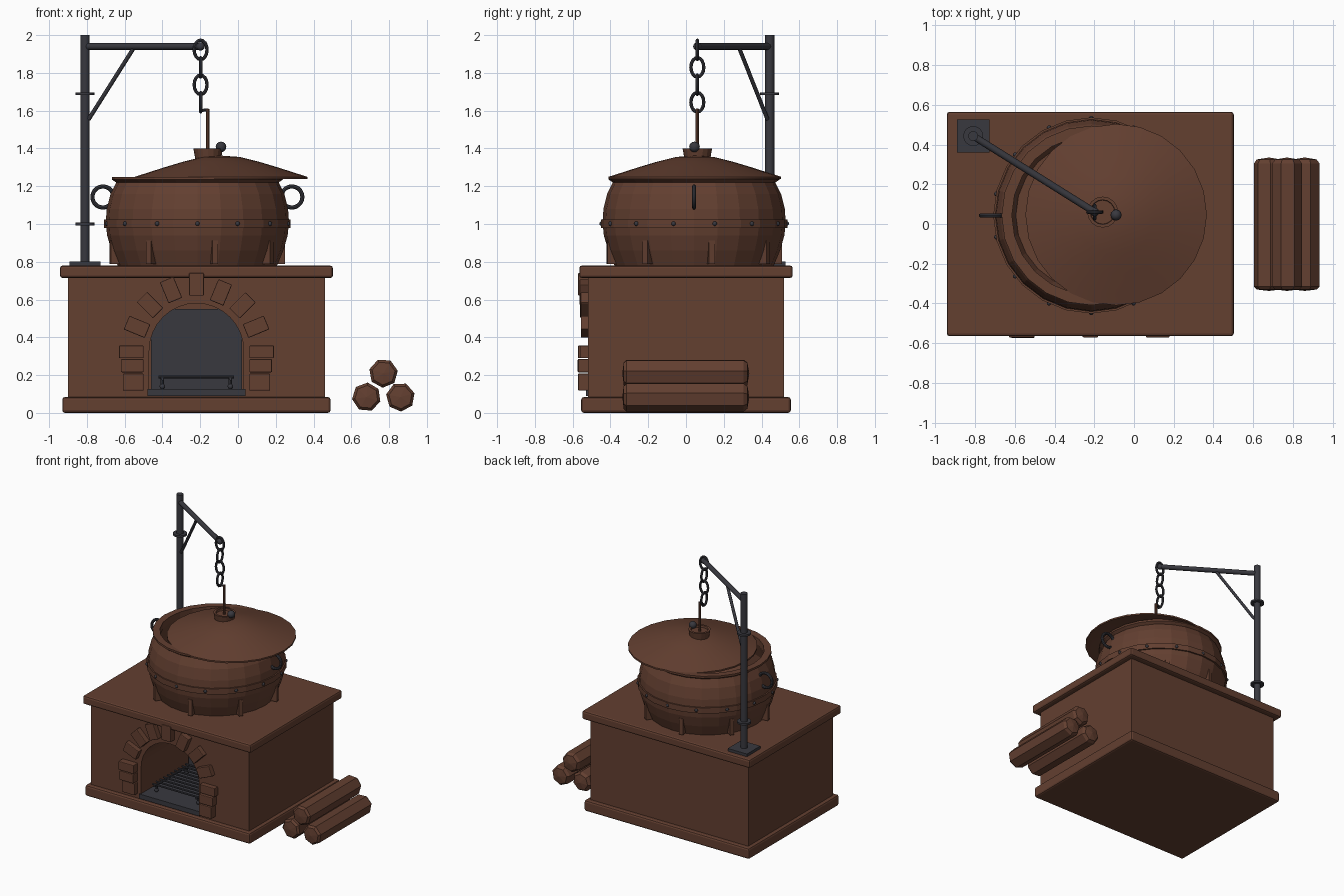
import bpy, bmesh, math, random
from mathutils import Vector, Matrix

random.seed(4)
cube = bpy.data.objects.get("Cube")
if cube:
    bpy.data.objects.remove(cube, do_unlink=True)


def material(name, rgb):
    m = bpy.data.materials.new(name)
    m.use_nodes = True
    m.diffuse_color = (*rgb, 1)
    m.node_tree.nodes["Principled BSDF"].inputs["Base Color"].default_value = (*rgb, 1)
    return m


BROWN = material("warm_brown", (0.125, 0.05, 0.03))
IRON = material("dark_iron", (0.04, 0.04, 0.049))
smooth = []


def finish(name, bm, mat, soft=False):
    bmesh.ops.recalc_face_normals(bm, faces=bm.faces[:])
    mesh = bpy.data.meshes.new(name)
    bm.to_mesh(mesh)
    bm.free()
    mesh.materials.append(mat)
    ob = bpy.data.objects.new(name, mesh)
    bpy.context.collection.objects.link(ob)
    if soft:
        smooth.append(ob)
    return ob


def box(name, centre, size, mat, bevel=0.0, tilt=0.0):
    bm = bmesh.new()
    m = Matrix.Translation(centre) @ Matrix.Rotation(tilt, 4, 'Y') @ Matrix.Diagonal((*size, 1))
    bmesh.ops.create_cube(bm, size=1, matrix=m)
    if bevel:
        bmesh.ops.bevel(bm, geom=bm.edges[:], offset=bevel, segments=2, profile=0.5, affect='EDGES')
    return finish(name, bm, mat)


def rod(name, a, b, r, mat, sides=12, r2=None):
    a, b = Vector(a), Vector(b)
    d = b - a
    bm = bmesh.new()
    m = Matrix.Translation((a + b) / 2) @ d.to_track_quat('Z', 'Y').to_matrix().to_4x4()
    bmesh.ops.create_cone(bm, cap_ends=True, segments=sides, radius1=r,
                          radius2=r if r2 is None else r2, depth=d.length, matrix=m)
    return finish(name, bm, mat, True)


def ball(name, centre, r, mat):
    bm = bmesh.new()
    bmesh.ops.create_uvsphere(bm, u_segments=12, v_segments=8, radius=r,
                              matrix=Matrix.Translation(centre))
    return finish(name, bm, mat, True)


def lathe(name, centre, profile, mat, sides=24, soft=False):
    bm = bmesh.new()
    vs = [bm.verts.new((r, 0, z)) for r, z in profile]
    es = [bm.edges.new(p) for p in zip(vs, vs[1:])]
    bmesh.ops.spin(bm, geom=vs + es, axis=(0, 0, 1), cent=(0, 0, 0),
                   angle=math.tau, steps=sides, use_merge=True)
    bmesh.ops.remove_doubles(bm, verts=bm.verts[:], dist=0.0005)
    bmesh.ops.translate(bm, verts=bm.verts[:], vec=(centre[0], centre[1], 0))
    return finish(name, bm, mat, soft)


def ring(name, centre, rx, rz, tube, turn, mat, n=16, k=8):
    # Upright oval ring, turned about z
    bm = bmesh.new()
    rows = []
    for i in range(n):
        a = math.tau * i / n
        row = []
        for j in range(k):
            b = math.tau * j / k
            t = tube * math.cos(b)
            row.append(bm.verts.new(((rx + t) * math.cos(a), tube * math.sin(b), (rz + t) * math.sin(a))))
        rows.append(row)
    for i in range(n):
        for j in range(k):
            p, q, j2 = rows[i], rows[(i + 1) % n], (j + 1) % k
            bm.faces.new((p[j], p[j2], q[j2], q[j]))
    bm.transform(Matrix.Translation(centre) @ Matrix.Rotation(turn, 4, 'Z'))
    return finish(name, bm, mat, True)


# Hearth block with an arched firebox
CX = -0.22
box("hearth_base", (CX, 0, 0.042), (1.42, 1.11, 0.084), BROWN, 0.014)
box("hearth_slab", (CX, 0, 0.747), (1.445, 1.13, 0.066), BROWN, 0.014)
body = box("hearth_body", (CX, 0, 0.395), (1.36, 1.04, 0.67), BROWN)

SPRING, ARCH = 0.33, 0.25
outline = [(CX + ARCH, 0.1)]
outline += [(CX + ARCH * math.cos(a), SPRING + ARCH * math.sin(a))
            for a in (math.pi * i / 16 for i in range(17))]
outline.append((CX - ARCH, 0.1))
bm = bmesh.new()
face = bm.faces.new([bm.verts.new((x, -0.7, z)) for x, z in outline])
grown = bmesh.ops.extrude_face_region(bm, geom=[face])
bmesh.ops.translate(bm, vec=(0, 0.77, 0),
                    verts=[v for v in grown["geom"] if isinstance(v, bmesh.types.BMVert)])
cutter = finish("firebox_cutter", bm, BROWN)
cutter.hide_render = True
mod = body.modifiers.new("firebox", 'BOOLEAN')
mod.operation, mod.object, mod.solver = 'DIFFERENCE', cutter, 'EXACT'
bpy.context.view_layer.objects.active = body
bpy.ops.object.modifier_apply(modifier=mod.name)
bpy.data.objects.remove(cutter, do_unlink=True)

box("firebox_floor", (CX, -0.23, 0.108), (0.52, 0.6, 0.036), IRON)
box("firebox_back", (CX, 0.06, 0.33), (0.48, 0.02, 0.44), IRON)

# Fire grate
for i in range(10):
    y = -0.45 + i * 0.045
    rod("grate_bar", (CX - 0.2, y, 0.19), (CX + 0.2, y, 0.19), 0.007, IRON, 8)
for s in (-1, 1):
    x = CX + s * 0.18
    rod("grate_rail", (x, -0.46, 0.18), (x, -0.03, 0.18), 0.008, IRON, 8)
    for y in (-0.43, -0.06):
        rod("grate_leg", (x, y, 0.12), (x, y, 0.185), 0.009, IRON, 8)
        ball("grate_foot", (x, y, 0.14), 0.015, IRON)

# Arch stones and jamb stones
for i in range(1, 8):
    a = math.pi * i / 8
    r = 0.345 + random.uniform(-0.008, 0.012)
    depth = 0.06 + random.uniform(0, 0.02)
    box("arch_stone", (CX + r * math.cos(a), -0.495 - depth / 2, 0.325 + r * math.sin(a)),
        (0.078, depth, 0.12), BROWN, 0.005, math.pi / 2 - a)
for s in (-1, 1):
    for z, h, w in ((0.163, 0.09, 0.11), (0.25, 0.07, 0.12), (0.323, 0.067, 0.13)):
        depth = 0.06 + random.uniform(0, 0.02)
        box("jamb_stone", (CX + s * (0.28 + w / 2), -0.495 - depth / 2, z), (w, depth, h), BROWN, 0.005)

# Pot with band, rivets, ribs and handles
PX, PY = -0.215, 0.043
lathe("pot", (PX, PY), [(0, 0.775), (0.42, 0.775), (0.455, 0.86), (0.478, 0.94), (0.485, 1.01),
                        (0.48, 1.08), (0.46, 1.16), (0.43, 1.22), (0.452, 1.235), (0.452, 1.25),
                        (0.4, 1.25), (0.4, 1.2), (0.44, 1.08), (0.44, 0.95), (0.38, 0.82), (0, 0.82)], BROWN)
lathe("pot_band", (PX, PY), [(0.47, 0.98), (0.494, 0.98), (0.494, 1.024), (0.47, 1.024), (0.47, 0.98)], BROWN)
for i in range(14):
    a = -math.pi / 2 + math.tau * i / 14
    ball("band_rivet", (PX + 0.49 * math.cos(a), PY + 0.49 * math.sin(a), 1.002), 0.012, IRON)
for i in range(8):
    a = math.radians(-78.4 + 45 * i)
    rib = box("pot_rib", (0, 0, 0), (0.05, 0.032, 0.125), BROWN)
    rib.location = (PX + 0.446 * math.cos(a), PY + 0.446 * math.sin(a), 0.85)
    rib.rotation_euler.z = a
for s in (-1, 1):
    ring("pot_handle", (PX + s * 0.5, PY, 1.143), 0.056, 0.056, 0.011, 0, IRON, 20)

# Lid pushed aside, with collar, bead and lifting rod
lathe("lid", (-0.09, 0.047), [(0, 1.362), (0.1, 1.355), (0.2, 1.33), (0.3, 1.3), (0.4, 1.268), (0.457, 1.25),
                              (0.457, 1.238), (0.4, 1.245), (0.2, 1.3), (0, 1.33)], BROWN, 24, True)
lathe("lid_collar", (-0.158, 0.06), [(0, 1.33), (0.066, 1.33), (0.078, 1.4), (0.062, 1.4),
                                     (0.06, 1.385), (0, 1.385)], BROWN, 16)
ball("lid_bead", (-0.09, 0.045, 1.408), 0.028, IRON)
rod("lifting_rod", (-0.16, 0.06, 1.37), (-0.16, 0.06, 1.61), 0.01, BROWN, 8)
rod("rod_hook", (-0.205, 0.06, 1.6), (-0.155, 0.06, 1.605), 0.008, IRON, 8)

# Chain
for i in range(4):
    ring("chain_link", (-0.198, 0.06, 1.922 - i * 0.0925), 0.034, 0.051, 0.009, (i % 2) * math.pi / 2, IRON)

# Crane post, arm and brace
X, Y = -0.81, 0.443
box("post_plate", (X, Y, 0.79), (0.165, 0.165, 0.022), IRON)
rod("post", (X, Y, 0.78), (X, Y, 2.0), 0.025, IRON, 16)
for z in (1.0, 1.69):
    rod("post_collar", (X, Y, z - 0.007), (X, Y, z + 0.007), 0.05, IRON, 16)
arm_tip = Vector((-0.198, 0.06, 1.94))
arm_root = Vector((X, Y, 1.94))
rod("crane_arm", arm_root, arm_tip, 0.018, IRON)
ball("arm_tip", arm_tip, 0.022, IRON)
rod("crane_brace", (X + 0.02, Y - 0.012, 1.555), arm_root.lerp(arm_tip, 0.43), 0.011, IRON, 10)

# Firewood with rounded ends
for x, z in ((0.68, 0.084), (0.86, 0.084), (0.77, 0.21)):
    log = lathe("log", (0, 0), [(0, -0.34), (0.062, -0.33), (0.077, -0.31), (0.077, 0.31),
                                (0.062, 0.325), (0, 0.332)], BROWN, 7)
    log.rotation_euler = (math.pi / 2, random.uniform(0, 1), 0)
    log.location = (x, -0.005, z)

bpy.ops.object.select_all(action='DESELECT')
for ob in smooth:
    ob.select_set(True)
bpy.context.view_layer.objects.active = smooth[0]
bpy.ops.object.shade_smooth_by_angle(angle=math.radians(40))
